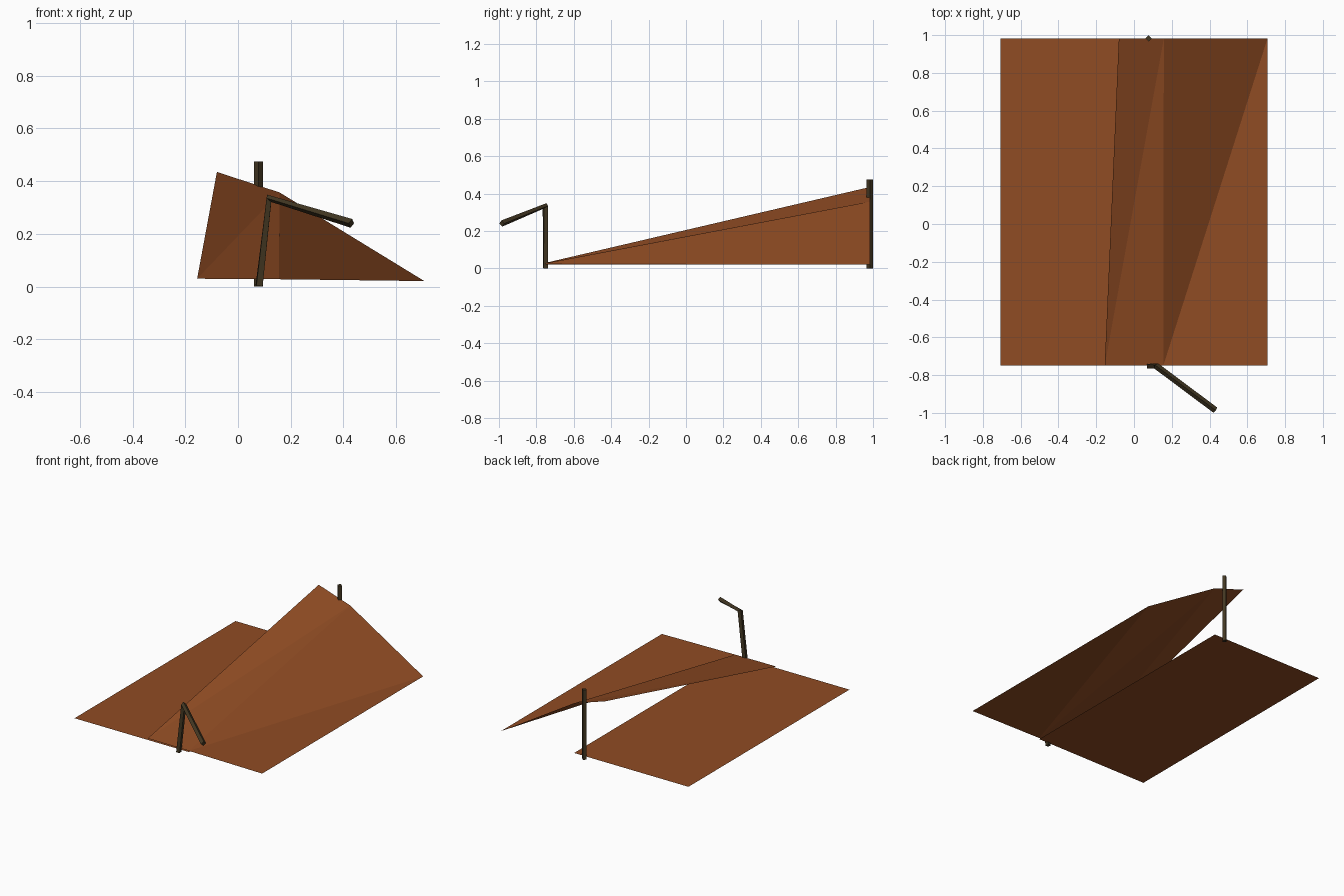
import bpy, bmesh, math
from mathutils import Vector

if "Cube" in bpy.data.objects:
    bpy.data.objects.remove(bpy.data.objects["Cube"])


def material(name, rgb):
    m = bpy.data.materials.new(name)
    m.diffuse_color = (*rgb, 1)
    m.use_nodes = True
    m.node_tree.nodes["Principled BSDF"].inputs["Base Color"].default_value = m.diffuse_color
    return m


canvas = material("rust brown canvas", (0.28, 0.072, 0.017))
wood = material("dark wood", (0.055, 0.038, 0.016))


def finish(name, bm, mat):
    me = bpy.data.meshes.new(name)
    bm.to_mesh(me)
    bm.free()
    me.materials.append(mat)
    ob = bpy.data.objects.new(name, me)
    bpy.context.collection.objects.link(ob)
    return ob


def sheet(name, front, back):
    """Cloth strip between a front edge and a back edge, two triangles per strip."""
    bm = bmesh.new()
    f = [bm.verts.new((x, -0.75, z)) for x, z in front]
    b = [bm.verts.new((x, 0.983, z)) for x, z in back]
    for i in range(len(f) - 1):
        bm.faces.new((f[i], f[i + 1], b[i + 1]))
        bm.faces.new((f[i], b[i + 1], b[i]))
    return finish(name, bm, canvas)


def pole(name, points, r=0.017, sides=4):
    """Faceted stick following a few points, mitred at the bends."""
    pts = [Vector(p) for p in points]
    bm = bmesh.new()
    rings = []
    for i, p in enumerate(pts):
        d_in = (p - pts[max(i - 1, 0)]).normalized()
        d_out = (pts[min(i + 1, len(pts) - 1)] - p).normalized()
        d = (d_in + d_out).normalized()
        # the stick bends sideways, so keep one ring axis square to the bend
        u = Vector((0.61, 0.79, 0)) if len(pts) > 2 else Vector((0, 1, 0))
        u = (u - d * u.dot(d)).normalized()
        v = d.cross(u)
        rings.append([bm.verts.new(p + r * (u * math.cos(a) + v * math.sin(a)))
                      for a in (2 * math.pi * k / sides for k in range(sides))])
    for a, b in zip(rings, rings[1:]):
        for k in range(sides):
            n = (k + 1) % sides
            bm.faces.new((a[k], a[n], b[n], b[k]))
    bm.faces.new(rings[0][::-1])
    bm.faces.new(rings[-1])
    bmesh.ops.recalc_face_normals(bm, faces=bm.faces)
    return finish(name, bm, wood)


# flat ground cloth on the left
sheet("ground_cloth", [(-0.707, 0.02), (0.155, 0.02)], [(-0.707, 0.02), (0.155, 0.02)])

# overlapping flap, lifted at the back
sheet("raised_flap",
      [(-0.155, 0.03), (0.155, 0.028), (0.707, 0.021)],
      [(-0.08, 0.435), (0.158, 0.357), (0.707, 0.021)])

# straight back post and bent front stick
pole("back_post", [(0.077, 0.983, 0), (0.077, 0.983, 0.475)])
pole("front_bent_stick", [(0.08, -0.752, 0.002), (0.118, -0.752, 0.335), (0.43, -0.985, 0.24)])
